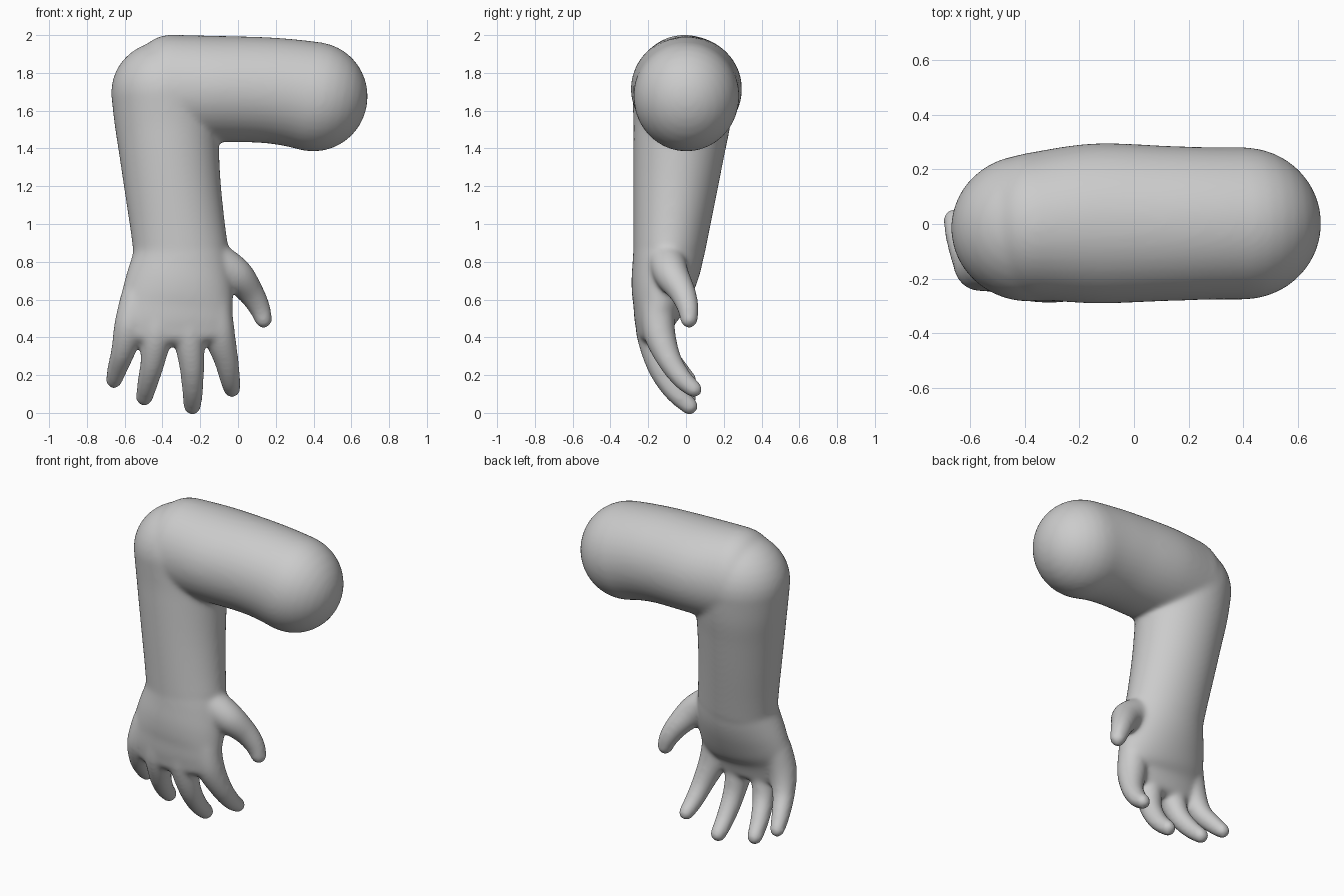
import bpy, bmesh
from math import sin, cos, pi
from mathutils import Vector

if "Cube" in bpy.data.objects:
    bpy.data.objects.remove(bpy.data.objects["Cube"])


def spline(keys, steps=6):
    """Catmull-Rom through rows of (x, y, z, radius_u, radius_v)."""
    k = [keys[0]] + keys + [keys[-1]]
    rows = []
    for i in range(1, len(k) - 2):
        for s in range(steps):
            t = s / steps
            rows.append([0.5 * (2 * b + (c - a) * t + (2 * a - 5 * b + 4 * c - d) * t * t
                                + (3 * b - a - 3 * c + d) * t ** 3)
                         for a, b, c, d in zip(*k[i - 1:i + 3])])
    return rows + [list(keys[-1])]


def tube(bm, keys, cap0=None, cap1=None, sides=40):
    """Elliptical tube along a path, closed with rounded ends of the given depth."""
    rows = spline(keys)
    pts = [Vector(r[:3]) for r in rows]
    n = len(rows)
    sections = []
    for i, r in enumerate(rows):
        t = (pts[min(i + 1, n - 1)] - pts[max(i - 1, 0)]).normalized()
        u = Vector((0, 1, 0)).cross(t).normalized()
        sections.append((pts[i], t, u, t.cross(u), r[3], r[4]))

    def cap(sec, sign, depth):
        p, t, u, v, a, b = sec
        depth = min(a, b) if depth is None else depth
        return [(p + t * sign * depth * sin(q), t, u, v, a * cos(q), b * cos(q))
                for q in [pi / 2 * j / 8.2 for j in range(1, 9)]]

    sections = (cap(sections[0], -1, cap0)[::-1] + sections + cap(sections[-1], 1, cap1))
    rings = [[bm.verts.new(p + u * a * cos(2 * pi * j / sides) + v * b * sin(2 * pi * j / sides))
              for j in range(sides)] for p, t, u, v, a, b in sections]
    for r0, r1 in zip(rings, rings[1:]):
        for j in range(sides):
            k = (j + 1) % sides
            bm.faces.new((r0[j], r0[k], r1[k], r1[j]))
    bm.faces.new(rings[0][::-1])
    bm.faces.new(rings[-1])


def blend(name, bm, voxel, iterations):
    """Fuse the overlapping tubes into one soft skin."""
    bmesh.ops.recalc_face_normals(bm, faces=bm.faces)
    me = bpy.data.meshes.new(name)
    bm.to_mesh(me)
    bm.free()
    ob = bpy.data.objects.new(name, me)
    bpy.context.collection.objects.link(ob)
    rm = ob.modifiers.new("fuse", 'REMESH')
    rm.mode = 'VOXEL'
    rm.voxel_size = voxel
    rm.use_smooth_shade = True
    sm = ob.modifiers.new("soften", 'SMOOTH')
    sm.factor = 0.5
    sm.iterations = iterations
    return ob


def box_row(z, x0, x1, y0, y1):
    """Path row for a vertical limb given its extents at height z."""
    return ((x0 + x1) / 2, (y0 + y1) / 2, z, (x1 - x0) / 2, (y1 - y0) / 2)


# Upper arm and forearm
bm = bmesh.new()
tube(bm, [(-0.36, -0.008, 1.715, 0.287, 0.272), (-0.14, 0.002, 1.715, 0.282, 0.294),
          (0.12, 0.002, 1.71, 0.28, 0.285), (0.28, 0.002, 1.695, 0.284, 0.28),
          (0.40, 0.002, 1.674, 0.291, 0.28)], cap0=0.22, cap1=0.287)
tube(bm, [box_row(1.70, -0.672, -0.10, -0.285, 0.255), box_row(1.55, -0.655, -0.10, -0.28, 0.237),
          box_row(1.40, -0.632, -0.10, -0.28, 0.207), box_row(1.20, -0.602, -0.09, -0.28, 0.168),
          box_row(1.00, -0.572, -0.07, -0.28, 0.128), box_row(0.85, -0.553, -0.05, -0.28, 0.098)],
     cap0=0.27, cap1=0.06)

# Palm
tube(bm, [box_row(0.86, -0.552, -0.05, -0.278, 0.097), box_row(0.78, -0.572, -0.035, -0.285, 0.08),
          box_row(0.68, -0.600, -0.025, -0.292, 0.045), box_row(0.58, -0.622, -0.025, -0.288, 0.0),
          box_row(0.50, -0.63, -0.03, -0.277, -0.05), box_row(0.42, -0.62, -0.04, -0.262, -0.08)],
     cap0=0.05, cap1=0.07)

# Fingers: little, ring, middle, index, then thumb (x, y, z, radius)
digits = [
    [(-0.535, -0.15, 0.60, 0.09), (-0.572, -0.16, 0.46, 0.085), (-0.607, -0.12, 0.33, 0.066),
     (-0.64, -0.04, 0.23, 0.054), (-0.657, 0.015, 0.172, 0.045)],
    [(-0.41, -0.18, 0.56, 0.085), (-0.43, -0.18, 0.42, 0.085), (-0.452, -0.14, 0.27, 0.066),
     (-0.478, -0.065, 0.16, 0.056), (-0.496, 0.012, 0.082, 0.047)],
    [(-0.26, -0.175, 0.56, 0.085), (-0.26, -0.178, 0.42, 0.085), (-0.245, -0.142, 0.25, 0.067),
     (-0.24, -0.067, 0.12, 0.057), (-0.242, 0.018, 0.036, 0.048)],
    [(-0.12, -0.15, 0.56, 0.088), (-0.10, -0.14, 0.42, 0.085), (-0.062, -0.088, 0.28, 0.066),
     (-0.042, -0.018, 0.178, 0.055), (-0.032, 0.042, 0.125, 0.046)],
    [(-0.11, -0.10, 0.80, 0.10), (-0.01, -0.075, 0.73, 0.092), (0.065, -0.02, 0.64, 0.072),
     (0.112, 0.01, 0.56, 0.059), (0.135, 0.016, 0.495, 0.048)],
]
for d in digits:
    tube(bm, [(x, y, z, r, r) for x, y, z, r in d], sides=24)
blend("arm_with_hand", bm, 0.01, 34)
